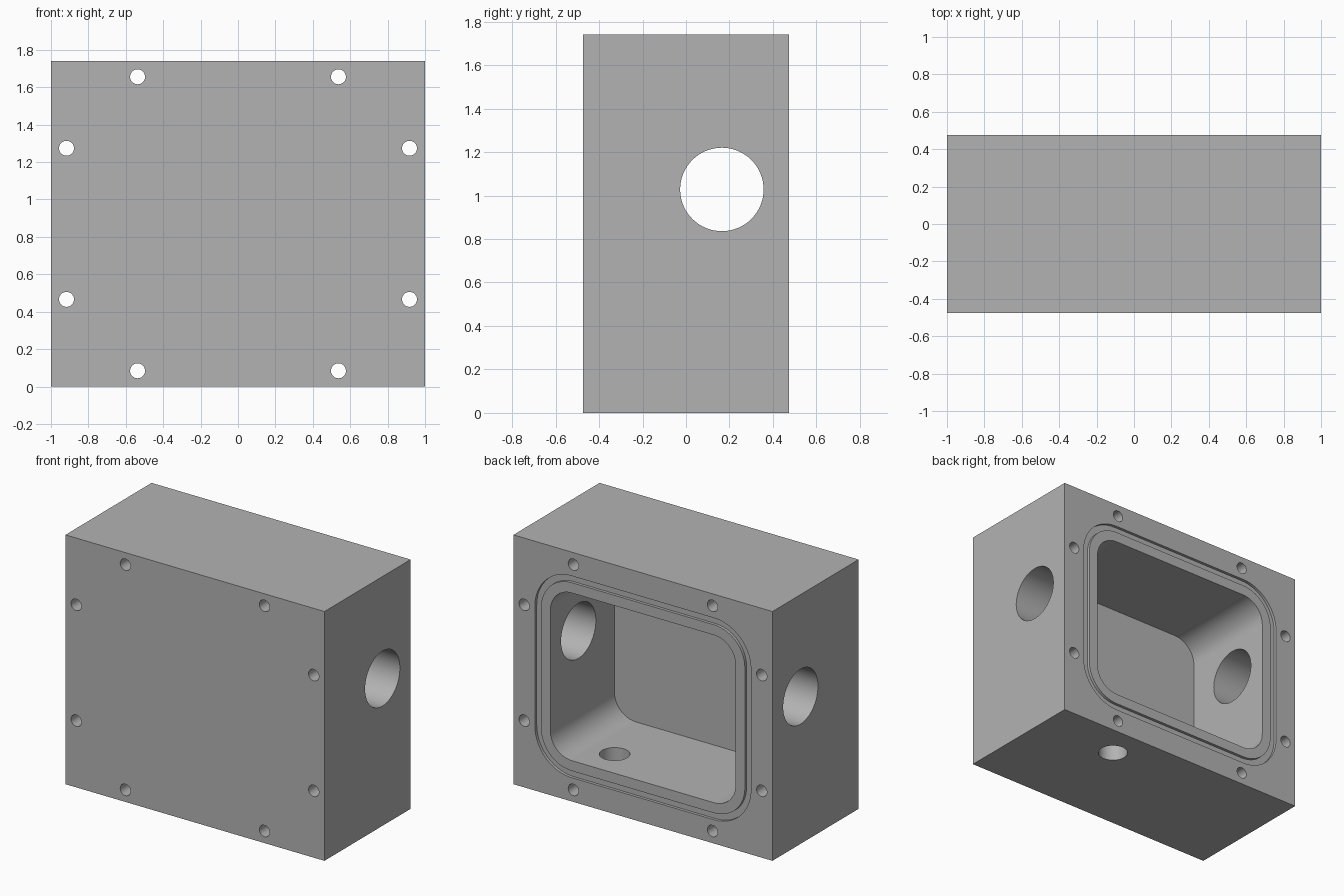
import bpy, bmesh, math
from mathutils import Vector

cube = bpy.data.objects.get("Cube")
if cube:
    bpy.data.objects.remove(cube, do_unlink=True)

WIDTH, DEPTH, HEIGHT = 2.0, 0.95, 1.74
BACK, MID = DEPTH / 2, HEIGHT / 2

metal = bpy.data.materials.new("plain grey")
metal.use_nodes = True
grey = (0.45, 0.45, 0.45, 1)
metal.diffuse_color = grey
metal.node_tree.nodes["Principled BSDF"].inputs["Base Color"].default_value = grey


def make_object(name, bm):
    bmesh.ops.recalc_face_normals(bm, faces=bm.faces)
    mesh = bpy.data.meshes.new(name)
    bm.to_mesh(mesh)
    bm.free()
    mesh.materials.append(metal)
    obj = bpy.data.objects.new(name, mesh)
    bpy.context.scene.collection.objects.link(obj)
    return obj


def rounded_outline(half_x, half_z, radius, steps=14):
    """Rounded rectangle in the x-z plane, centred on the housing."""
    points = []
    for quarter, (sx, sz) in enumerate([(1, 1), (-1, 1), (-1, -1), (1, -1)]):
        for i in range(steps + 1):
            a = math.pi / 2 * (quarter + i / steps)
            points.append((sx * (half_x - radius) + radius * math.cos(a),
                           MID + sz * (half_z - radius) + radius * math.sin(a)))
    return points


def push_out(bm, faces, distance):
    grown = bmesh.ops.extrude_face_region(bm, geom=faces)["geom"]
    verts = [g for g in grown if isinstance(g, bmesh.types.BMVert)]
    bmesh.ops.translate(bm, verts=verts, vec=(0, distance, 0))


def add_loop(bm, outline, y):
    return [bm.verts.new((x, y, z)) for x, z in outline]


def pocket_cutter(name, inset, radius, floor_y):
    bm = bmesh.new()
    outline = rounded_outline(WIDTH / 2 - inset, MID - inset, radius)
    face = bm.faces.new(add_loop(bm, outline, floor_y))
    push_out(bm, [face], BACK + 0.1 - floor_y)
    return make_object(name, bm)


def groove_cutter(name, inset, width, radius, floor_y):
    bm = bmesh.new()
    outer = add_loop(bm, rounded_outline(WIDTH / 2 - inset, MID - inset, radius), floor_y)
    inset += width
    inner = add_loop(bm, rounded_outline(WIDTH / 2 - inset, MID - inset, radius - width), floor_y)
    n = len(outer)
    faces = [bm.faces.new((outer[i], outer[(i + 1) % n], inner[(i + 1) % n], inner[i]))
             for i in range(n)]
    push_out(bm, faces, BACK + 0.1 - floor_y)
    return make_object(name, bm)


def drill(name, centre, axis, radius, length, sides):
    bm = bmesh.new()
    bmesh.ops.create_cone(bm, cap_ends=True, segments=sides, radius1=radius,
                          radius2=radius, depth=length)
    turn = Vector((0, 0, 1)).rotation_difference(Vector(axis)).to_matrix()
    bmesh.ops.rotate(bm, verts=bm.verts, matrix=turn)
    bmesh.ops.translate(bm, verts=bm.verts, vec=centre)
    return make_object(name, bm)


# Solid block
bm = bmesh.new()
bmesh.ops.create_cube(bm, size=1)
bmesh.ops.scale(bm, verts=bm.verts, vec=(WIDTH, DEPTH, HEIGHT))
bmesh.ops.translate(bm, verts=bm.verts, vec=(0, 0, MID))
housing = make_object("housing", bm)

# Open chamber and shallow seal groove in the back
cutters = [
    pocket_cutter("chamber_cutter", 0.285, 0.165, -0.232),
    groove_cutter("seal_groove_cutter", 0.166, 0.047, 0.284, BACK - 0.02),
]

# Large side ports and small floor port
for side in (-1, 1):
    cutters.append(drill("side_port_cutter", (side * 0.9, 0.165, 1.028), (1, 0, 0), 0.192, 0.6, 64))
cutters.append(drill("floor_port_cutter", (0.384, 0.239, 0.1), (0, 0, 1), 0.097, 0.6, 48))

# Bolt holes through the full depth
for sx in (-1, 1):
    for sz in (-1, 1):
        for x, z in ((0.917, 0.404), (0.537, 0.786)):
            cutters.append(drill("bolt_cutter", (sx * x, 0, MID + sz * z),
                                 (0, 1, 0), 0.04, DEPTH + 0.2, 32))

# Cut the block, then bake the result and discard the cutters
for cutter in cutters:
    cutter.hide_render = True
    cut = housing.modifiers.new(cutter.name, 'BOOLEAN')
    cut.operation = 'DIFFERENCE'
    cut.solver = 'EXACT'
    cut.object = cutter
bpy.context.view_layer.update()
graph = bpy.context.evaluated_depsgraph_get()
baked = bpy.data.meshes.new_from_object(housing.evaluated_get(graph))
housing.modifiers.clear()
housing.data = baked
housing.data.name = "housing"
baked.materials.clear()
baked.materials.append(metal)
for face in baked.polygons:
    face.material_index = 0
for cutter in cutters:
    bpy.data.objects.remove(cutter, do_unlink=True)

# Smooth bores and corners, crisp edges
for obj in bpy.context.selected_objects:
    obj.select_set(False)
housing.select_set(True)
bpy.context.view_layer.objects.active = housing
bpy.ops.object.shade_smooth_by_angle(angle=math.radians(30))
weighted = housing.modifiers.new("flat_walls", 'WEIGHTED_NORMAL')
weighted.keep_sharp = True
